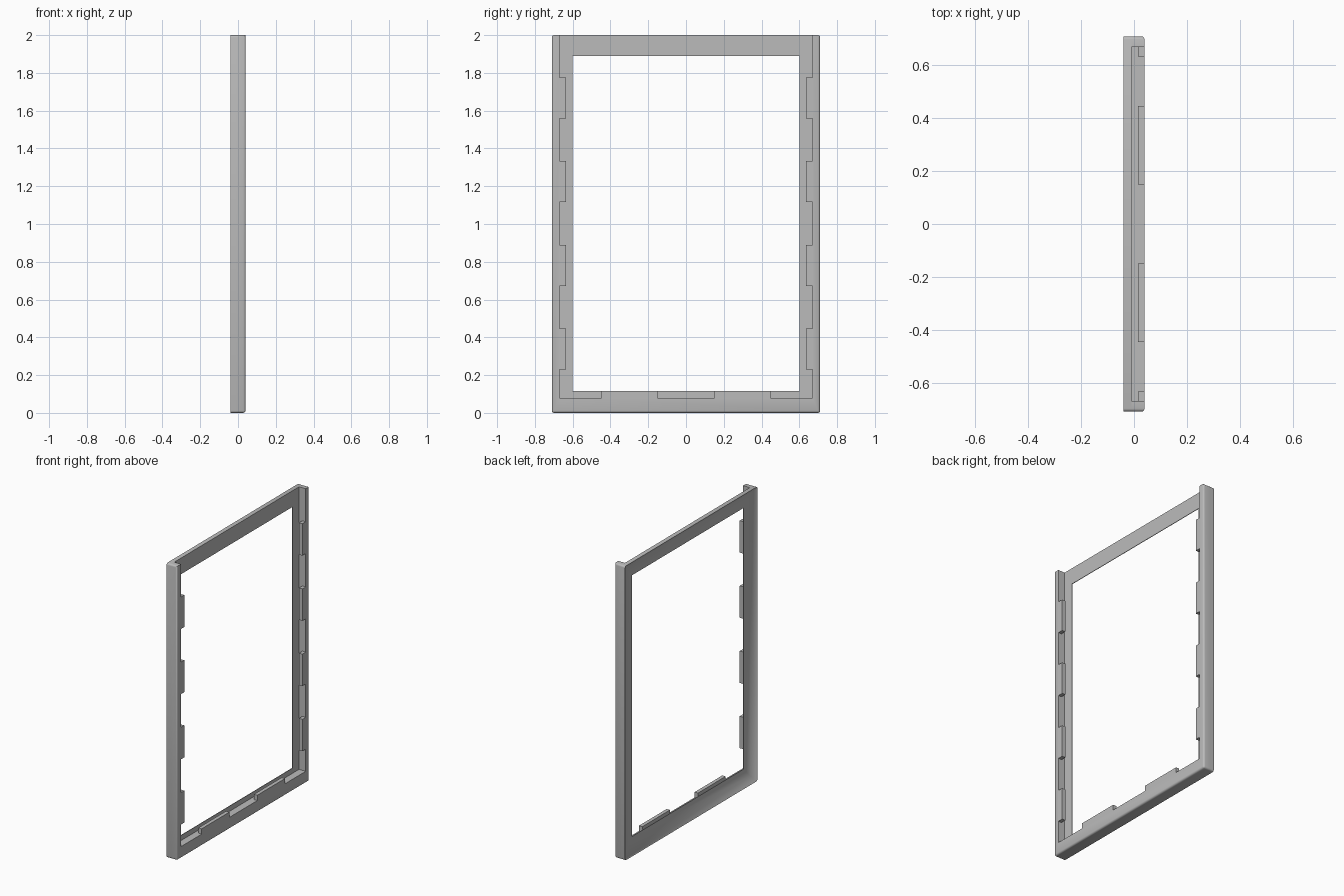
import bpy
import bmesh
import math

cube = bpy.data.objects.get("Cube")
if cube:
    bpy.data.objects.remove(cube)

HALF, TOP = 0.71, 2.0          # outer half width and height
BACK, MID, FRONT = -0.04, -0.01, 0.04
POCKET, FLOOR = 0.67, 0.08     # inside of the rim
TAB = 0.036                    # how far the tabs reach inward
ROUND = 0.012

grey = bpy.data.materials.new("plain_grey")
grey.use_nodes = True
colour = (0.5, 0.5, 0.5, 1)
grey.diffuse_color = colour
grey.node_tree.nodes["Principled BSDF"].inputs["Base Color"].default_value = colour


def finish(bm, name):
    bmesh.ops.recalc_face_normals(bm, faces=bm.faces)
    mesh = bpy.data.meshes.new(name)
    bm.to_mesh(mesh)
    bm.free()
    mesh.materials.append(grey)
    obj = bpy.data.objects.new(name, mesh)
    bpy.context.collection.objects.link(obj)
    bpy.ops.object.select_all(action='DESELECT')
    obj.select_set(True)
    bpy.context.view_layer.objects.active = obj
    bpy.ops.object.shade_smooth_by_angle(angle=math.radians(35))
    return obj


def on_side(v):
    return abs(abs(v.co.y) - HALF) < 1e-4


def round_edges(bm, test):
    edges = [e for e in bm.edges if test(*e.verts)]
    bmesh.ops.bevel(bm, geom=edges, offset=ROUND, segments=3,
                    profile=0.5, affect='EDGES')


def is_corner(a, b):
    return on_side(a) and on_side(b) and abs(a.co.x - b.co.x) > 0.01


def box(name, x, y, z):
    bm = bmesh.new()
    bmesh.ops.create_cube(bm, size=1)
    for v in bm.verts:
        for i, (lo, hi) in enumerate((x, y, z)):
            v.co[i] = hi if v.co[i] > 0 else lo
    return finish(bm, name)


# Back frame: closed loft of rectangles, bevelled towards a thin inner lip
bm = bmesh.new()
sections = [
    (MID, 0.60, 0.115, 1.89),
    (MID, HALF, 0, TOP),
    (BACK, HALF, 0, TOP),
    (MID - 0.004, POCKET, 0.04, 1.96),
    (MID - 0.004, 0.60, 0.115, 1.89),
]
loops = [[bm.verts.new((x, sy * w, z))
          for sy, z in ((-1, lo), (1, lo), (1, hi), (-1, hi))]
         for x, w, lo, hi in sections]
for i, loop in enumerate(loops):
    other = loops[(i + 1) % len(loops)]
    for k in range(4):
        n = (k + 1) % 4
        bm.faces.new((loop[k], loop[n], other[n], other[k]))
round_edges(bm, lambda a, b: is_corner(a, b)
            and abs(a.co.z - b.co.z) < 1e-4)
finish(bm, "back_frame")

# Front rim: U shape, open at the top, with rounded outer edges
bm = bmesh.new()
outline = [(-HALF, TOP), (-HALF, 0), (HALF, 0), (HALF, TOP),
           (POCKET, TOP), (POCKET, FLOOR), (-POCKET, FLOOR), (-POCKET, TOP)]
face = bm.faces.new([bm.verts.new((MID, y, z)) for y, z in outline])
made = bmesh.ops.extrude_face_region(bm, geom=[face])["geom"]
for v in made:
    if isinstance(v, bmesh.types.BMVert):
        v.co.x = FRONT


def rim_edge(a, b):
    if not (on_side(a) and on_side(b)):
        return False
    in_front = min(a.co.x, b.co.x) > FRONT - 1e-4
    return in_front or is_corner(a, b)


round_edges(bm, rim_edge)
finish(bm, "front_rim")

# Retaining tabs along both sides
for side, label in ((-1, "right"), (1, "left")):
    ys = sorted((side * (POCKET - TAB), side * POCKET))
    for i in range(4):
        z = 0.23 + i * 0.443
        box(f"{label}_tab_{i + 1}", (0.015, FRONT), ys, (z, z + 0.217))

    # Retaining tab on the bottom rail
    ys = sorted((side * 0.15, side * 0.447))
    box(f"bottom_{label}_tab", (0.015, FRONT), ys, (FLOOR, FLOOR + TAB))
